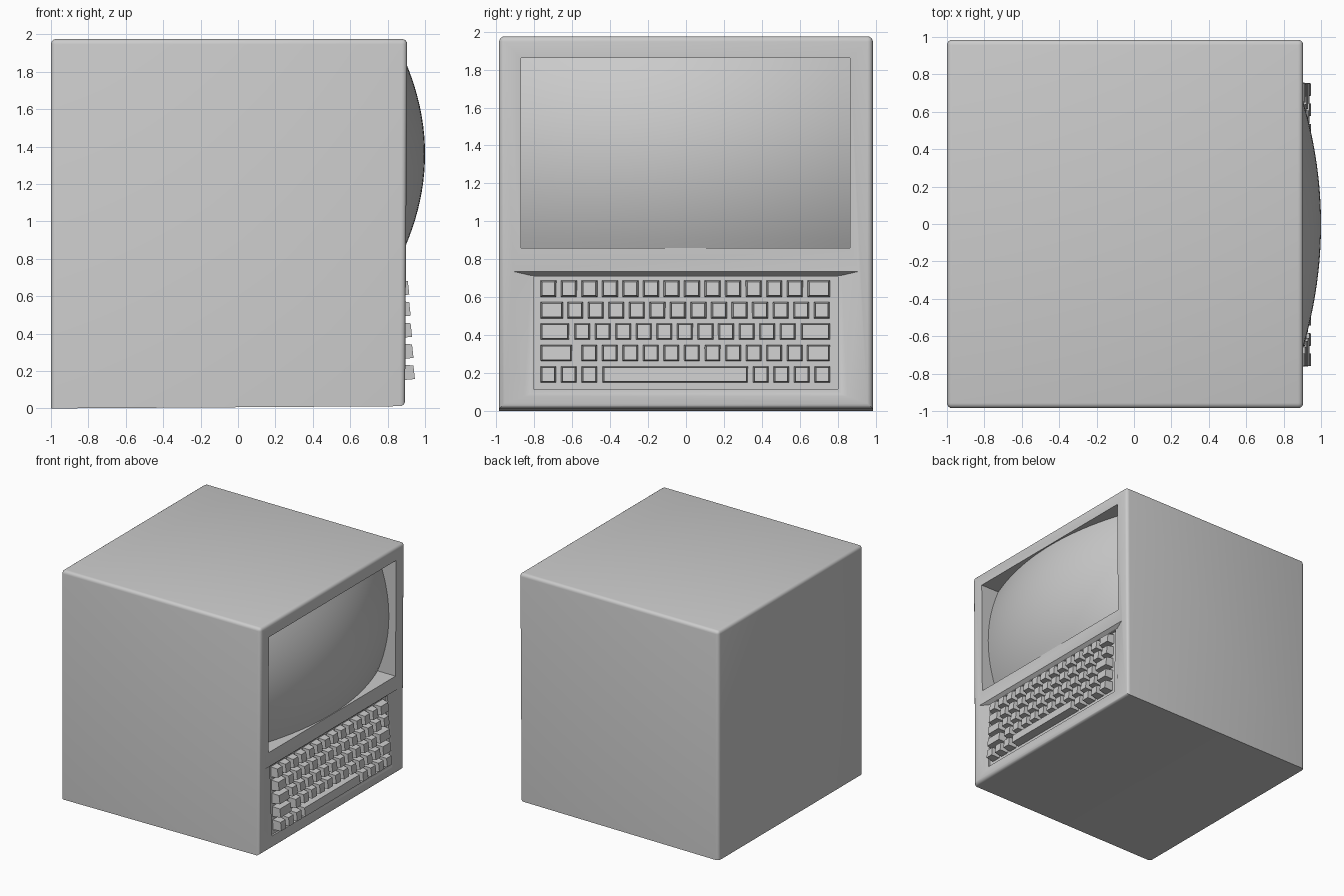
import bpy, bmesh
from mathutils import Vector

old = bpy.data.objects.get("Cube")
if old:
    bpy.data.objects.remove(old, do_unlink=True)

grey = bpy.data.materials.new("plain grey")
grey.use_nodes = True
grey.diffuse_color = (0.6, 0.6, 0.6, 1)
grey.node_tree.nodes["Principled BSDF"].inputs["Base Color"].default_value = grey.diffuse_color


def finish(name, bm):
    bmesh.ops.recalc_face_normals(bm, faces=bm.faces)
    mesh = bpy.data.meshes.new(name)
    bm.to_mesh(mesh)
    bm.free()
    ob = bpy.data.objects.new(name, mesh)
    bpy.context.collection.objects.link(ob)
    mesh.materials.append(grey)
    return ob


def smooth(ob, angle=0.6):
    bpy.ops.object.select_all(action="DESELECT")
    ob.select_set(True)
    bpy.context.view_layer.objects.active = ob
    bpy.ops.object.shade_smooth_by_angle(angle=angle)


def rect(x_low, x_high, y0, y1, z0, z1):
    """Upright rectangle facing +x, optionally leaning in x."""
    return [Vector(p) for p in ((x_low, y0, z0), (x_low, y1, z0),
                                (x_high, y1, z1), (x_high, y0, z1))]


def add_loft(bm, back, front):
    """Closed block between two rectangles."""
    a = [bm.verts.new(p) for p in back]
    b = [bm.verts.new(p) for p in front]
    bm.faces.new(a[::-1])
    bm.faces.new(b)
    for i in range(4):
        j = (i + 1) % 4
        bm.faces.new((a[i], a[j], b[j], b[i]))


def cut(ob, back, front):
    bm = bmesh.new()
    add_loft(bm, back, front)
    cutter = finish("cutter", bm)
    cutter.hide_render = True
    mod = ob.modifiers.new("recess", "BOOLEAN")
    mod.operation = "DIFFERENCE"
    mod.solver = "EXACT"
    mod.object = cutter
    bpy.context.view_layer.objects.active = ob
    bpy.ops.object.modifier_apply(modifier=mod.name)
    bpy.data.objects.remove(cutter, do_unlink=True)


# Case: a box with rounded edges, sharp along the rear of the base
bm = bmesh.new()
add_loft(bm, rect(-1, -1, -0.985, 0.985, 0, 1.975),
         rect(0.893, 0.905, -0.985, 0.985, 0.012, 1.975))
sharp = [e for e in bm.edges
         if all(v.co.z < 0.1 for v in e.verts) and min(v.co.x for v in e.verts) < 0]
bmesh.ops.bevel(bm, geom=[e for e in bm.edges if e not in sharp],
                offset=0.028, segments=4, profile=0.5, affect="EDGES")
case = finish("case", bm)

# Screen opening, sloped keyboard dish and keyboard well
cut(case, rect(0.68, 0.68, -0.87, 0.865, 0.86, 1.86),
    rect(1, 1, -0.87, 0.865, 0.86, 1.86))
cut(case, rect(0.888, 0.868, -0.82, 0.82, 0.09, 0.715),
    rect(0.91, 0.91, -0.95, 0.95, 0.04, 0.745))
cut(case, rect(0.872, 0.85, -0.805, 0.8, 0.115, 0.71),
    rect(0.95, 0.95, -0.805, 0.8, 0.115, 0.71))
smooth(case)

# Bulging screen glass
bm = bmesh.new()
bmesh.ops.create_grid(bm, x_segments=32, y_segments=20, size=1)
for v in bm.verts:
    y, dz = v.co.x * 0.868, v.co.y * 0.5
    v.co = (1 - 0.22 * y * y - 0.43 * dz * dz, y - 0.0025, 1.36 + dz)
screen = finish("screen", bm)
if screen.data.polygons[0].normal.x < 0:
    screen.data.flip_normals()
smooth(screen)

# Keys: each row is wide left key, evenly spaced keys, wide right key
PITCH, HALF = 0.1083, 0.043
LEFT, RIGHT = -0.768, 0.76


def singles(first, count):
    return [(first + i * PITCH - HALF, first + i * PITCH + HALF) for i in range(count)]


rows = [
    singles(-0.726, 3) + [(-0.442, 0.328)] + singles(0.394, 4),
    [(LEFT, -0.6)] + singles(-0.51, 11) + [(0.635, RIGHT)],
    [(LEFT, -0.616)] + singles(-0.547, 11) + [(0.605, RIGHT)],
    [(LEFT, -0.647)] + singles(-0.584, 13),
    singles(-0.726, 13) + [(0.64, RIGHT)],
]
for r, row in enumerate(rows):
    z = 0.193 + r * 0.113
    top = 0.943 - r * 0.0075
    bm = bmesh.new()
    for y0, y1 in row:
        add_loft(bm, rect(0.845, 0.845, y0, y1, z - 0.045, z + 0.045),
                 rect(top + 0.003, top - 0.005, y0 + 0.01, y1 - 0.01, z - 0.036, z + 0.036))
    finish(f"key_row_{r + 1}", bm)
